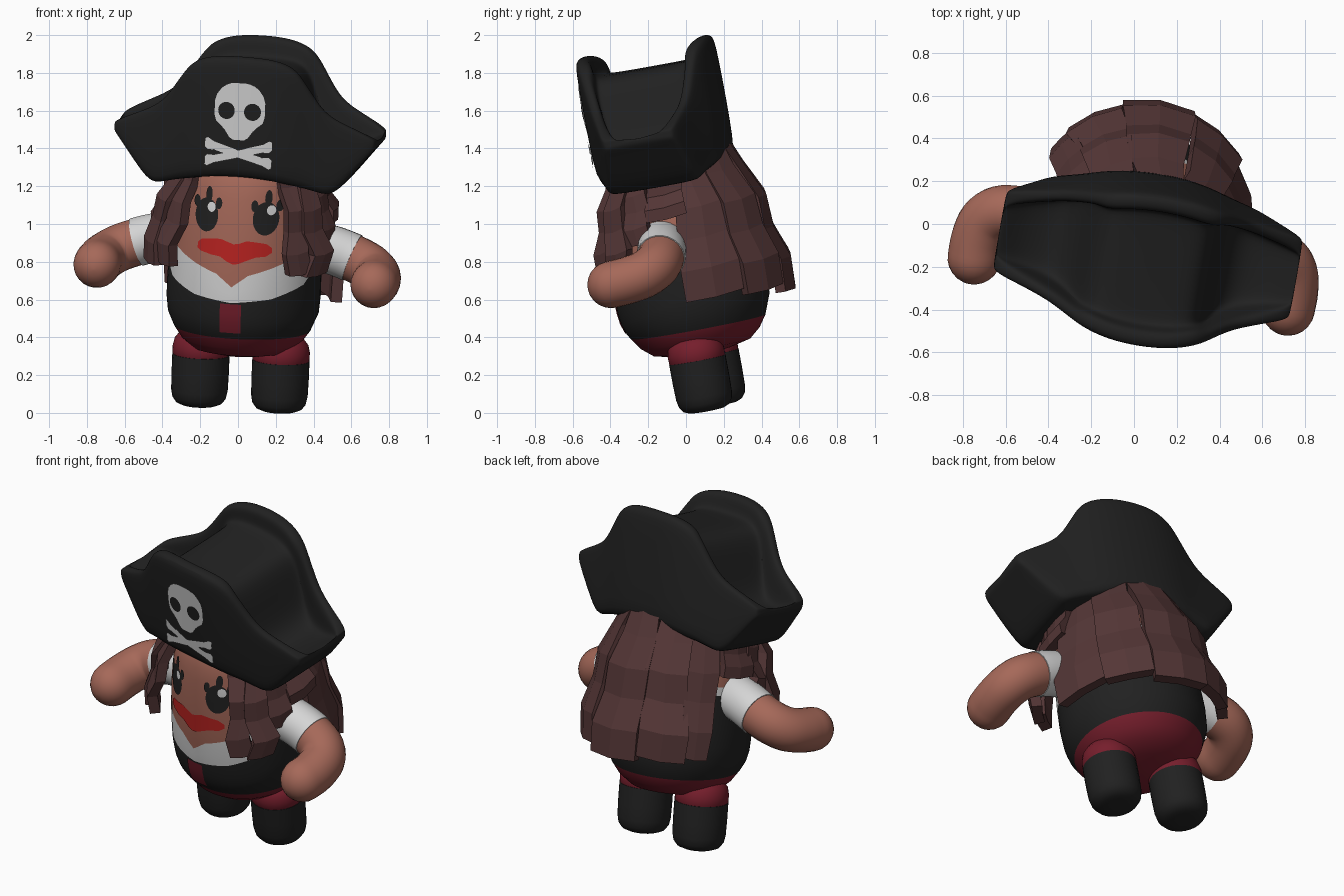
import bpy, bmesh, random
from math import sin, cos, radians, sqrt, pi
from mathutils import Matrix, Vector

if "Cube" in bpy.data.objects:
    bpy.data.objects.remove(bpy.data.objects["Cube"])

random.seed(4)

# The whole figure leans, turns and rolls slightly
POSE = (Matrix.Translation((0.035, 0.01, 0.75)) @ Matrix.Rotation(radians(-10), 4, 'Z')
        @ Matrix.Rotation(radians(10), 4, 'X') @ Matrix.Rotation(radians(4.2), 4, 'Y')
        @ Matrix.Translation((0, 0, -0.75)))


def material(name, r, g, b):
    m = bpy.data.materials.new(name)
    m.diffuse_color = (r, g, b, 1)
    m.use_nodes = True
    m.node_tree.nodes["Principled BSDF"].inputs["Base Color"].default_value = m.diffuse_color
    return m


SKIN = material("skin", 0.38, 0.14, 0.10)
BLACK = material("black", 0.015, 0.015, 0.015)
WHITE = material("white", 0.67, 0.67, 0.67)
RED = material("dark_red", 0.18, 0.013, 0.025)
LIPS = material("lip_red", 0.50, 0.017, 0.015)
HAIR = material("brown_hair", 0.088, 0.037, 0.037)


def interp(table, v):
    for (a, p), (b, q) in zip(table, table[1:]):
        if v <= b:
            return p + (q - p) * max(0, (v - a) / (b - a))
    return table[-1][1]


def make(name, verts, faces, mats, face_mats=None, sharp=None, recalc=True):
    """Mesh object in the posed frame; sharp=None means flat shaded."""
    me = bpy.data.meshes.new(name)
    me.from_pydata([POSE @ Vector(v) for v in verts], [], faces)
    for m in mats:
        me.materials.append(m)
    for p in me.polygons:
        p.use_smooth = sharp is not None
        if face_mats:
            p.material_index = face_mats[p.index]
    if recalc:
        bm = bmesh.new()
        bm.from_mesh(me)
        bmesh.ops.recalc_face_normals(bm, faces=bm.faces)
        bm.to_mesh(me)
        bm.free()
    if sharp:
        me.set_sharp_from_angle(angle=radians(sharp))
    ob = bpy.data.objects.new(name, me)
    bpy.context.scene.collection.objects.link(ob)
    return ob


def loft(name, rings, mats, band=lambda row: 0, sharp=None):
    """Skin closed rings in order and cap both ends."""
    n = len(rings[0])
    faces, fm = [], []
    for r in range(len(rings) - 1):
        for i in range(n):
            j = (i + 1) % n
            faces.append((r * n + i, r * n + j, (r + 1) * n + j, (r + 1) * n + i))
            fm.append(band(r))
    last = len(rings) - 1
    faces += [tuple(range(n)), tuple(last * n + i for i in range(n))]
    fm += [band(0), band(last - 1)]
    return make(name, [v for ring in rings for v in ring], faces, mats, fm, sharp)


# ---- Body: rows follow the trouser, collar and neckline edges
BODY = [(.30, .03), (.315, .15), (.34, .26), (.39, .32), (.45, .362), (.50, .39), (.56, .405),
        (.66, .41), (.82, .405), (1.0, .39), (1.15, .37), (1.3, .34), (1.4, .28), (1.48, .18)]
COLLAR = [(0, .65), (30, .675), (60, .74), (80, .85), (96, .94), (180, 1.0)]
NECK = [(0, .735), (12, .80), (30, .84), (50, .89), (90, .98), (180, 1.07)]


def body_column(deg):
    zs = [.30, .315, .34, .39, .45]
    for top, steps in ((interp(COLLAR, abs(deg)), 5), (interp(NECK, abs(deg)), 2), (1.48, 10)):
        z0 = zs[-1]
        zs += [z0 + (top - z0) * (k + 1) / steps for k in range(steps)]
    return [(interp(BODY, z) * sin(radians(deg)), -interp(BODY, z) * cos(radians(deg)), z) for z in zs]


columns = [body_column(-180 + 6 * i) for i in range(60)]
loft("body", list(zip(*columns)), [RED, BLACK, WHITE, SKIN],
     lambda r: 0 if r < 4 else 1 if r < 9 else 2 if r < 11 else 3, 60)


# ---- Hat: cross-sections along x with raised front and back walls
HAT_Y = -.012
HAT = [  # x, half width, bottom, wall top, inner floor
    (0, .373, 1.31, 1.968, 1.85), (.15, .362, 1.30, 1.962, 1.85), (.25, .337, 1.28, 1.93, 1.83),
    (.30, .32, 1.27, 1.885, 1.68), (.35, .302, 1.26, 1.81, 1.51), (.42, .278, 1.24, 1.70, 1.45),
    (.49, .257, 1.225, 1.645, 1.44), (.585, .23, 1.34, 1.60, 1.46), (.665, .207, 1.445, 1.56, 1.505),
    (.695, .19, 1.48, 1.54, 1.52), (.705, .175, 1.50, 1.53, 1.52)]


def hat_section(x, w, b, t, f):
    h, th = t - b, .08 if abs(x) < .28 else .062
    half = [(0, b), (w - .03, b), (w, b + .05 * h), (w, t - .1 * h), (w - .01, t), (w - th + .01, t),
            (w - th - .01, f + .75 * (t - f)), (w - th - .015, f + .12 * (t - f)),
            (w - th - .05, f), (0, f)]
    return [(x, y + HAT_Y, z) for y, z in half + [(-y, z) for y, z in half[-2:0:-1]]]


stations = [(-s[0],) + s[1:] for s in HAT[:0:-1]] + HAT
hat = loft("hat", [hat_section(*s) for s in stations], [BLACK], sharp=80)
sub = hat.modifiers.new("round", 'SUBSURF')
sub.levels = sub.render_levels = 2


# ---- Painted details: thin strips laid on the body or the hat front
def on_body(x, z):
    return -sqrt(interp(BODY, z) ** 2 - x * x)


def on_hat(x, z):
    width = [(s[0], s[1]) for s in HAT]
    return HAT_Y - (interp(width, abs(x - .1)) + 4 * interp(width, abs(x)) + interp(width, abs(x + .1))) / 6


def plate(name, cols, mat, surface, lift=.005):
    verts, faces = [], []
    for x, top, bottom in cols:
        for k in range(4):
            z = bottom + (top - bottom) * k / 3
            verts.append((x, surface(x, z) - lift, z))
    for c in range(len(cols) - 1):
        for k in range(3):
            a = c * 4 + k
            faces.append((a, a + 4, a + 5, a + 1))
    make(name, verts, faces, [mat], sharp=60, recalc=False)


def oval(name, x, z, rx, rz, mat, surface, lift=.005):
    cols = []
    for i in range(13):
        a = pi * i / 12
        cols.append((x - rx * cos(a), z + rz * sin(a) + 1e-4, z - rz * sin(a) - 1e-4))
    plate(name, cols, mat, surface, lift)


for side, s in (("left", -1), ("right", 1)):
    x, z = .159 * s, 1.105
    oval(side + "_eye", x, z, .066, .088, BLACK, on_body)
    oval(side + "_eye_glint", x + .026, z + .045, .023, .026, WHITE, on_body, .009)
    for k, (dx, dz, rz) in enumerate(((-.06, .066, .03), (.008, .108, .042), (.066, .068, .03))):
        oval(f"{side}_lash_{k}", x + dx, z + dz, .018, rz, BLACK, on_body, .007)

plate("mouth", [(-.2, .955, .925), (-.18, .975, .912), (-.12, .985, .90), (-.07, .988, .895), (-.03, .975, .87),
                (0, .965, .858), (.03, .97, .862), (.07, .985, .88), (.12, .98, .90), (.17, .972, .905),
                (.2, .95, .925)], LIPS, on_body)
plate("belt_tab", [(-.057, .645, .485), (0, .645, .485), (.057, .645, .485)], RED, on_body)

plate("skull", [(-.135, 1.73, 1.655), (-.125, 1.765, 1.62), (-.10, 1.80, 1.60), (-.075, 1.818, 1.575),
                (-.05, 1.828, 1.538), (-.03, 1.831, 1.525), (.03, 1.831, 1.525), (.05, 1.828, 1.538),
                (.075, 1.818, 1.575), (.10, 1.80, 1.60), (.125, 1.765, 1.62), (.135, 1.73, 1.655)],
      WHITE, on_hat)
for s in (-1, 1):
    oval("skull_socket", .07 * s, 1.68, .045, .046, BLACK, on_hat, .009)
    plate("crossbone", [(x, 1.45 + s * x * .27 + h, 1.45 + s * x * .27 - h) for x, h in (
        (-.18, .022), (-.165, .032), (-.13, .022), (0, .021), (.13, .022), (.165, .032), (.18, .022))],
        WHITE, on_hat, .005 + .001 * s)


# ---- Hair: thick faceted locks round the head, each stepping in and out
FRONT_R = [(.75, .55), (.85, .548), (1.0, .515), (1.2, .45), (1.38, .36)]
BACK_R = [(.55, .55), (.8, .525), (1.02, .475), (1.29, .40), (1.42, .31)]


def lock(name, a0, a1, bottom, radii, bulge, slant=0):
    top, rows, rings = radii[-1][0], 6, []
    for k in range(rows):
        z = top + (bottom - top) * k / (rows - 1)
        r = interp(radii, z) + bulge + .012 * (-1) ** k + random.uniform(-.008, .008)
        da = random.uniform(-2.5, 2.5)
        lo, hi = a0 + da + slant * k / (rows - 1), a1 + da
        mid = (lo + hi) / 2
        edge = [(a, rr) for rr, order in ((r, (lo, mid, hi)), (r - .06, (hi, mid, lo))) for a in order]
        rings.append([(rr * sin(radians(a)), -rr * cos(radians(a)), z + .015 * (abs(a) > abs(mid)))
                      for a, rr in edge])
    loft(name, rings, [HAIR])


for side, s, d, side_start, slant in (("left", -1, 3, 104, 13), ("right", 1, -1, 97, 0)):
    lock(side + "_front_lock", s * (36 + d), s * (51 + d), .82, FRONT_R, -.012)
    lock(side + "_cheek_lock", s * (50 + d), s * (66 + d), .81, FRONT_R, .012)
    lock(side + "_temple_lock", s * (65 + d), s * 82, .95, FRONT_R, -.012)
    lock(side + "_ear_lock", s * 80, s * 106, 1.06, FRONT_R, -.005)
    lock(side + "_side_lock", s * side_start, s * 133, .61, BACK_R, -.005, s * slant)
    lock(side + "_back_lock", s * 131, s * 161, .59, BACK_R, .008)
lock("centre_back_lock", 162, 198, .56, BACK_R, .01)


# ---- Arms: tubes along a bent path, with short sleeves
ARM = [Vector(p) for p in ((.34, -.05, .93), (.47, -.035, .905), (.58, -.03, .87), (.67, -.05, .835),
                           (.725, -.11, .805), (.745, -.2, .79), (.745, -.29, .784))]


def spline(pts, steps=4):
    out, p = [], [2 * pts[0] - pts[1]] + pts + [2 * pts[-1] - pts[-2]]
    for i in range(1, len(p) - 2):
        a, b, c, d = p[i - 1:i + 3]
        for k in range(steps):
            t = k / steps
            out.append(.5 * (2 * b + (c - a) * t + (2 * a - 5 * b + 4 * c - d) * t * t
                             + (3 * b - a - 3 * c + d) * t ** 3))
    return out + [pts[-1]]


def tube(name, path, radius, mat, s, round_end):
    spots = [(p, radius) for p in path]
    tangents = [(path[min(i + 1, len(path) - 1)] - path[max(i - 1, 0)]).normalized() for i in range(len(path))]
    if round_end:
        for k in range(1, 7):
            a = pi / 2 * k / 6.2
            spots.append((path[-1] + tangents[-1] * radius * sin(a), radius * cos(a)))
            tangents.append(tangents[-1])
    rings, up = [], Vector((0, 0, 1))
    for (p, r), t in zip(spots, tangents):
        u = (up - t * up.dot(t)).normalized()
        v, up = t.cross(u), u
        ring = [p + r * (u * cos(2 * pi * i / 24) + v * sin(2 * pi * i / 24)) for i in range(24)]
        rings.append([(q.x * s, q.y, q.z) for q in ring])
    loft(name, rings, [mat], sharp=60)


# ---- Legs: black boot with a red trouser cuff
BOOT = [(.012, .05), (.015, .09), (.028, .122), (.055, .142), (.095, .15), (.18, .152), (.288, .152), (.29, .14)]
CUFF = [(.27, .14), (.29, .151), (.33, .152), (.37, .143), (.40, .12), (.42, .08), (.43, .02)]
arm_path = spline(ARM)
for side, s in (("left", -1), ("right", 1)):
    tube(side + "_arm", arm_path, .125, SKIN, s, True)
    tube(side + "_sleeve", arm_path[:9], .130, WHITE, s, False)
    for part, profile, mat in (("boot", BOOT, BLACK), ("trouser_cuff", CUFF, RED)):
        loft(f"{side}_{part}", [[(.215 * s + r * cos(2 * pi * i / 28), r * sin(2 * pi * i / 28), z)
                                 for i in range(28)] for z, r in profile], [mat], sharp=50)
